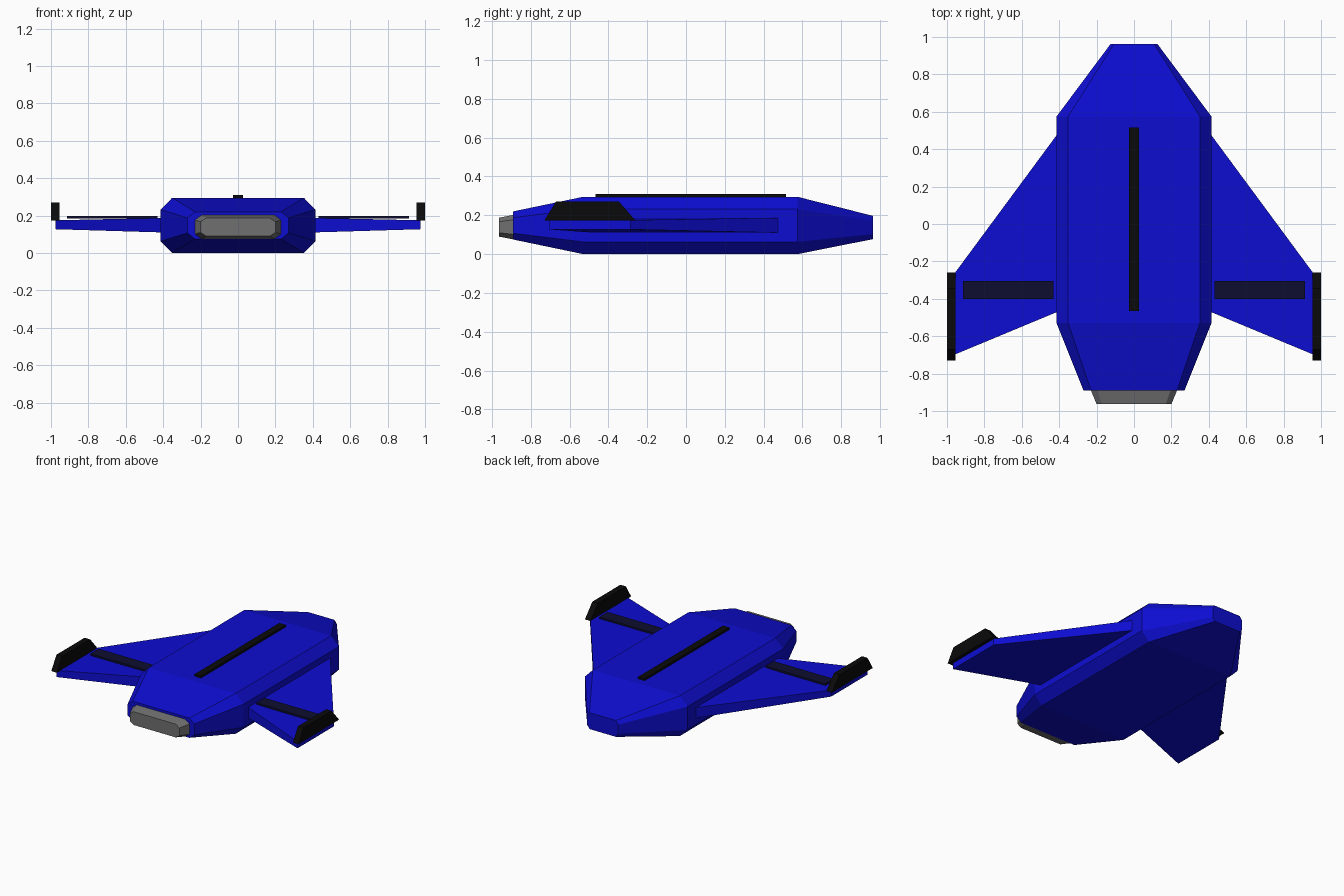
import bpy, bmesh

if "Cube" in bpy.data.objects:
    bpy.data.objects.remove(bpy.data.objects["Cube"])


def material(name, rgb):
    m = bpy.data.materials.new(name)
    m.diffuse_color = (*rgb, 1)
    m.use_nodes = True
    m.node_tree.nodes["Principled BSDF"].inputs["Base Color"].default_value = m.diffuse_color
    return m


BLUE = material("blue_paint", (0.004, 0.004, 0.64))
BLACK = material("black_trim", (0.003, 0.003, 0.003))
NAVY = material("navy_trim", (0.004, 0.004, 0.03))
GREY = material("exhaust_grey", (0.16, 0.16, 0.16))


def loft(name, rings, mat, mirror=False):
    """Skin a closed solid through rings of matching points."""
    bm = bmesh.new()
    loops = [[bm.verts.new(p) for p in ring] for ring in rings]
    n = len(loops[0])
    for a, b in zip(loops, loops[1:]):
        for i in range(n):
            j = (i + 1) % n
            bm.faces.new((a[i], a[j], b[j], b[i]))
    bm.faces.new(loops[0])
    bm.faces.new(loops[-1])
    bmesh.ops.recalc_face_normals(bm, faces=bm.faces)
    mesh = bpy.data.meshes.new(name)
    bm.to_mesh(mesh)
    bm.free()
    ob = bpy.data.objects.new(name, mesh)
    bpy.context.collection.objects.link(ob)
    mesh.materials.append(mat)
    if mirror:
        ob.modifiers.new("mirror", 'MIRROR')
    return ob


def octagon(y, w, z0, z1, cx, cz):
    """Chamfered rectangle across the hull at y."""
    return [(-w, y, z0 + cz), (-w + cx, y, z0), (w - cx, y, z0), (w, y, z0 + cz),
            (w, y, z1 - cz), (w - cx, y, z1), (-w + cx, y, z1), (-w, y, z1 - cz)]


def rect_xy(z, x0, x1, y0, y1):
    return [(x0, y0, z), (x1, y0, z), (x1, y1, z), (x0, y1, z)]


def rect_yz(x, y0, y1, z0, z1):
    return [(x, y0, z0), (x, y1, z0), (x, y1, z1), (x, y0, z1)]


# Hull
loft("fuselage", [octagon(-0.89, 0.27, 0.075, 0.22, 0.04, 0.032),
                  octagon(-0.53, 0.414, 0.0, 0.295, 0.062, 0.063),
                  octagon(0.575, 0.414, 0.0, 0.295, 0.062, 0.063),
                  octagon(0.963, 0.125, 0.077, 0.197, 0.018, 0.026)], BLUE)

# Exhaust
loft("exhaust_nozzle", [octagon(-0.963, 0.2, 0.09, 0.187, 0.03, 0.02),
                        octagon(-0.885, 0.232, 0.075, 0.203, 0.035, 0.026)], GREY)

# Wings
loft("wings", [rect_yz(0.41, -0.47, 0.48, 0.11, 0.187),
               rect_yz(0.975, -0.705, -0.285, 0.127, 0.175)], BLUE, True)

# Wing tip fins
loft("winglets", [rect_xy(0.173, 0.955, 1.0, -0.73, -0.26),
                  rect_xy(0.27, 0.955, 1.0, -0.67, -0.345)], BLACK, True)

# Flap strips above the wings
loft("flaps", [rect_xy(0.184, 0.43, 0.915, -0.4, -0.305),
               rect_xy(0.197, 0.43, 0.915, -0.4, -0.305)], NAVY, True)

# Spine strip along the roof
loft("spine_strip", [rect_xy(0.29, -0.026, 0.026, -0.465, 0.515),
                     rect_xy(0.31, -0.026, 0.026, -0.465, 0.515)], BLACK)
